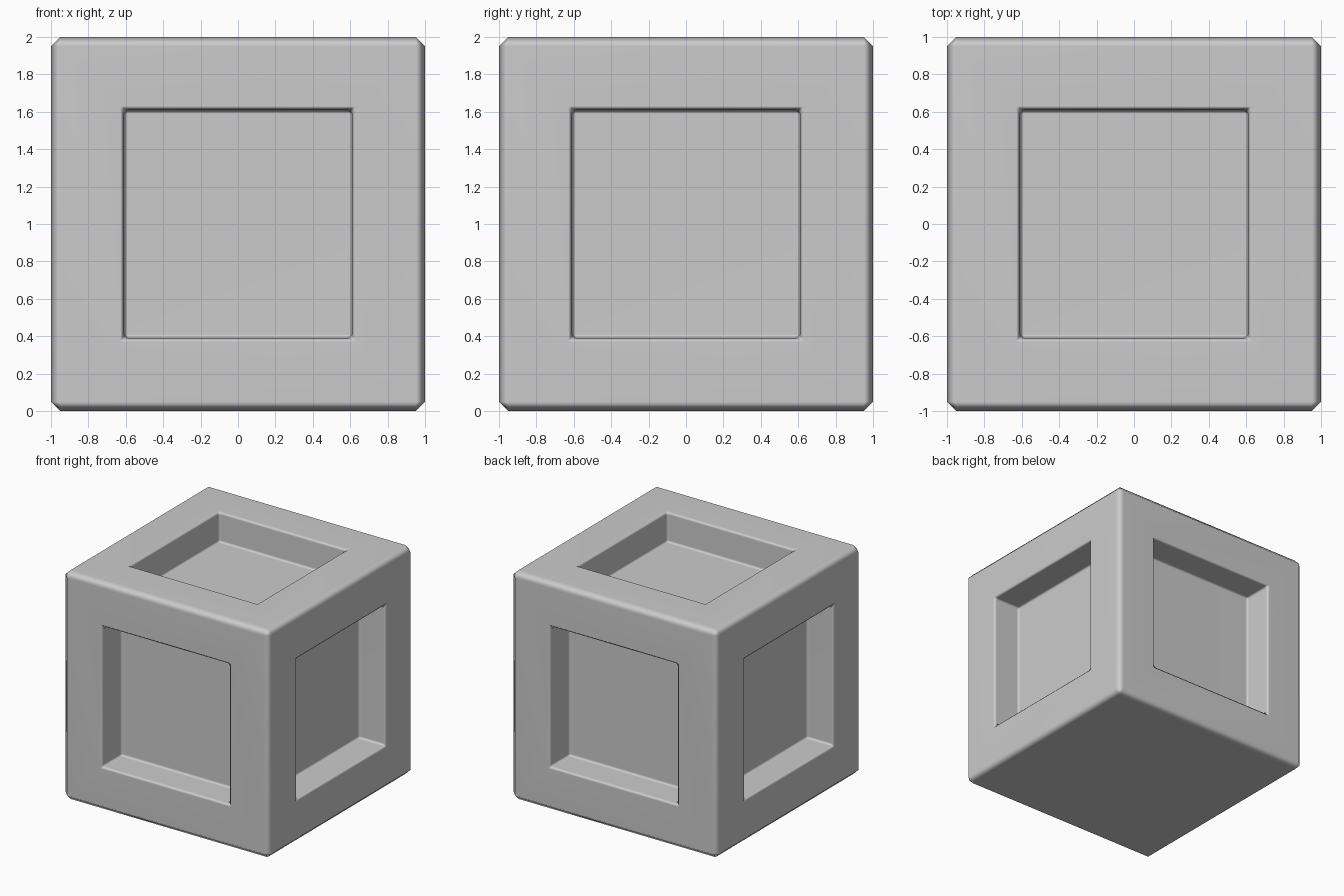
import bpy
import bmesh

if "Cube" in bpy.data.objects:
    bpy.data.objects.remove(bpy.data.objects["Cube"])

EDGE, HALF_OPENING, DEPTH, LIP = 0.05, 0.61, 0.26, 0.02

bm = bmesh.new()
bmesh.ops.create_cube(bm, size=2)
bmesh.ops.translate(bm, verts=bm.verts, vec=(0, 0, 1))

# Chamfer the outer edges
bmesh.ops.bevel(bm, geom=list(bm.edges), offset=EDGE, segments=1,
                affect='EDGES', profile=0.5)
bm.normal_update()

# Square recess in every large face except the bottom
panels = [f for f in bm.faces if f.calc_area() > 1 and f.normal.z > -0.5]
bmesh.ops.inset_individual(bm, faces=panels, use_even_offset=True,
                           thickness=1 - EDGE - HALF_OPENING)
floors = bmesh.ops.extrude_discrete_faces(bm, faces=panels)["faces"]
for f in floors:
    f.normal_update()
    bmesh.ops.translate(bm, verts=f.verts, vec=-f.normal * DEPTH)

# Small chamfer on the lip, corners and floor of each recess
walls = {g for f in floors for e in f.edges for g in e.link_faces}
recess_edges = {e for w in walls for e in w.edges}
bmesh.ops.bevel(bm, geom=list(recess_edges), offset=LIP, segments=1,
                affect='EDGES', profile=0.5)

for f in bm.faces:
    f.smooth = True

mesh = bpy.data.meshes.new("recessed_cube")
bm.to_mesh(mesh)
bm.free()
cube = bpy.data.objects.new("recessed_cube", mesh)
bpy.context.collection.objects.link(cube)

# Large faces stay flat, chamfers blend softly
weighted = cube.modifiers.new("flat_faces", 'WEIGHTED_NORMAL')
weighted.weight = 60
